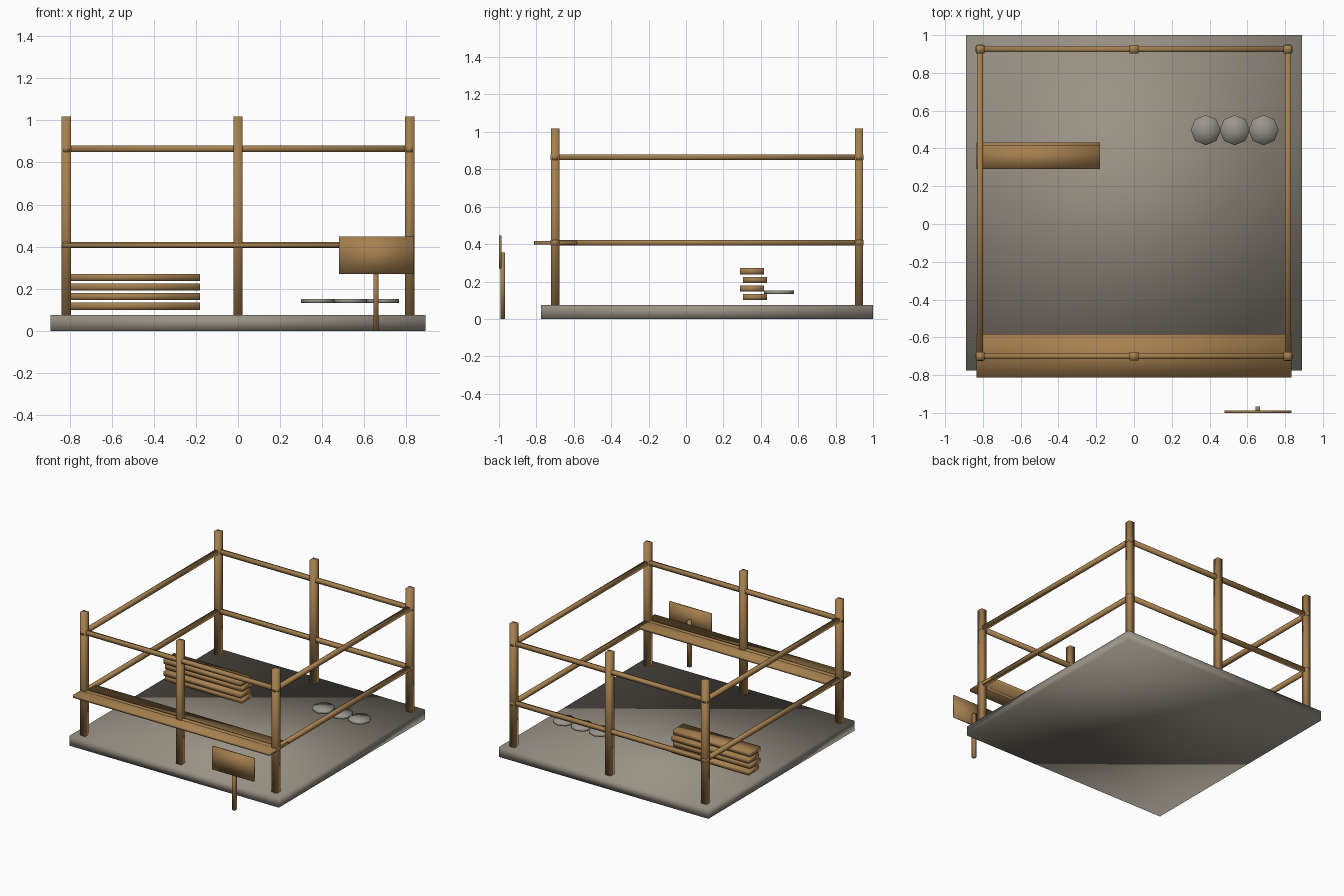
import bpy, bmesh, math

if "Cube" in bpy.data.objects:
    bpy.data.objects.remove(bpy.data.objects["Cube"])


def material(name, rgb):
    m = bpy.data.materials.new(name)
    m.diffuse_color = (*rgb, 1.0)
    m.use_nodes = True
    m.node_tree.nodes["Principled BSDF"].inputs["Base Color"].default_value = m.diffuse_color
    return m


WOOD = material("warm wood", (0.38, 0.215, 0.078))
STONE = material("grey stone", (0.32, 0.285, 0.235))
PALE = material("pale stone", (0.32, 0.30, 0.265))


def finish(name, bm, mat):
    for f in bm.faces:
        f.smooth = True          # softly shaded, hard silhouettes
    me = bpy.data.meshes.new(name)
    bm.to_mesh(me)
    bm.free()
    me.materials.append(mat)
    ob = bpy.data.objects.new(name, me)
    bpy.context.collection.objects.link(ob)
    return ob


def box(name, x, y, z, mat=WOOD):
    """Box from (min, max) ranges."""
    bm = bmesh.new()
    bmesh.ops.create_cube(bm, size=1)
    for v in bm.verts:
        for i, (lo, hi) in enumerate((x, y, z)):
            v.co[i] = lo if v.co[i] < 0 else hi
    return finish(name, bm, mat)


def around(c, half):
    return (c - half, c + half)


# Ground slab
box("floor_slab", (-0.89, 0.89), (-0.775, 1.0), (0.0, 0.075), STONE)

# Posts: three along the front, three along the back
PX, FRONT, BACK = 0.815, -0.70, 0.925
P, R = 0.0225, 0.0145
for side, y in (("front", FRONT), ("back", BACK)):
    for pos, x in (("left", -PX), ("middle", 0), ("right", PX)):
        box(f"{side}_{pos}_post", around(x, P), around(y, P), (0.002, 1.018))

# Two levels of rails on all four sides, ends just through the posts
END = P + 0.002
for level, z in (("lower", 0.408), ("upper", 0.865)):
    for side, y in (("front", FRONT), ("back", BACK)):
        box(f"{level}_{side}_rail", (-PX - END, PX + END), around(y, R), around(z, R))
    for side, x in (("left", -PX), ("right", PX)):
        box(f"{level}_{side}_rail", around(x, R), (FRONT - END, BACK + END), around(z, R))

# Counter plank along the front
box("counter_plank", (-0.835, 0.835), (-0.812, -0.582), (0.397, 0.417))

# Stack of loose boards, alternately shifted
for i in range(4):
    y0 = 0.305 if i % 2 == 0 else 0.29
    z0 = 0.1 + i * 0.0457
    box(f"stacked_board_{i + 1}", (-0.835, -0.18), (y0, y0 + 0.127), (z0, z0 + 0.034))

# Three flat octagonal stones
for i in range(3):
    bm = bmesh.new()
    bmesh.ops.create_cone(bm, cap_ends=True, cap_tris=True, segments=8,
                          radius1=0.08, radius2=0.08, depth=0.018)
    ob = finish(f"flat_stone_{i + 1}", bm, PALE)
    ob.location = (0.38 + i * 0.153, 0.497, 0.142)

# Sign in front: board and stake
box("sign_board", (0.48, 0.835), (-1.0, -0.987), (0.27, 0.447))
box("sign_stake", around(0.655, 0.0125), (-0.993, -0.967), (0.0, 0.355))
